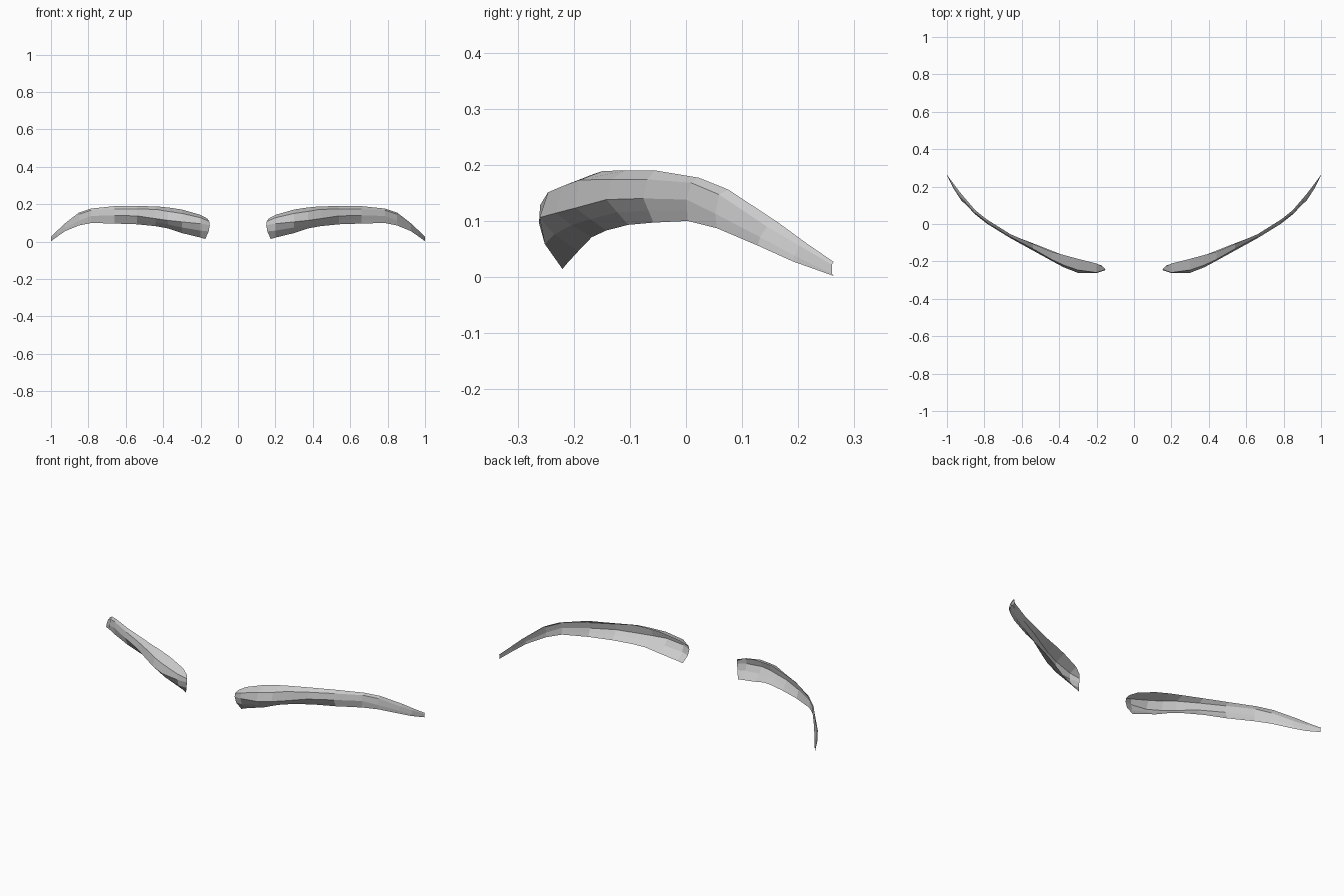
import bpy, bmesh

# Sections along one brow: x, then (y, z) of lower back, front ridge, front upper, top back
SECTIONS = [
    (0.200, (-0.214, 0.022), (-0.262, 0.096), (-0.260, 0.128), (-0.211, 0.143)),
    (0.300, (-0.192, 0.046), (-0.261, 0.106), (-0.246, 0.151), (-0.186, 0.172)),
    (0.375, (-0.168, 0.071), (-0.232, 0.114), (-0.220, 0.162), (-0.166, 0.183)),
    (0.440, (-0.142, 0.083), (-0.197, 0.123), (-0.190, 0.173), (-0.148, 0.189)),
    (0.540, (-0.103, 0.093), (-0.142, 0.138), (-0.133, 0.174), (-0.106, 0.190)),
    (0.660, (-0.058, 0.097), (-0.076, 0.140), (-0.069, 0.174), (-0.055, 0.190)),
    (0.785, (0.003, 0.100), (0.001, 0.138), (0.009, 0.168), (0.023, 0.177)),
    (0.850, (0.055, 0.087), (0.052, 0.113), (0.059, 0.147), (0.075, 0.156)),
    (0.925, (0.128, 0.056), (0.132, 0.071), (0.144, 0.090), (0.163, 0.098)),
    (0.965, (0.190, 0.028), (0.193, 0.038), (0.202, 0.056), (0.215, 0.060)),
    (1.000, (0.263, 0.002), (0.260, 0.006), (0.260, 0.022), (0.263, 0.027)),
]
# Slanted rounded inner end
INNER_END = [(0.175, -0.220, 0.014), (0.157, -0.242, 0.055), (0.151, -0.246, 0.088),
             (0.153, -0.243, 0.108), (0.163, -0.230, 0.123)]


def section_points(x, low, ridge, upper, top):
    """Add a point on the underside, bulging forward near the inner end."""
    bulge = max(0, 0.45 - x) * 0.055
    under = ((low[0] + ridge[0]) / 2 - bulge, (low[1] + ridge[1]) / 2)
    return [(x, y, z) for y, z in (low, under, ridge, upper, top)]


# Open-backed curved shell
bm = bmesh.new()
rings = [[bm.verts.new(p) for p in INNER_END]]
rings += [[bm.verts.new(p) for p in section_points(*s)] for s in SECTIONS]
for a, b in zip(rings, rings[1:]):
    for i in range(4):
        bm.faces.new((a[i], b[i], b[i + 1], a[i + 1]))

# Both brows, mirrored across the centre
mesh = bpy.data.meshes.new("eyebrows")
bm.to_mesh(mesh)
bm.free()
brows = bpy.data.objects.new("eyebrows", mesh)
bpy.context.collection.objects.link(brows)
mirror = brows.modifiers.new("mirror", 'MIRROR')
mirror.use_axis[0] = True
